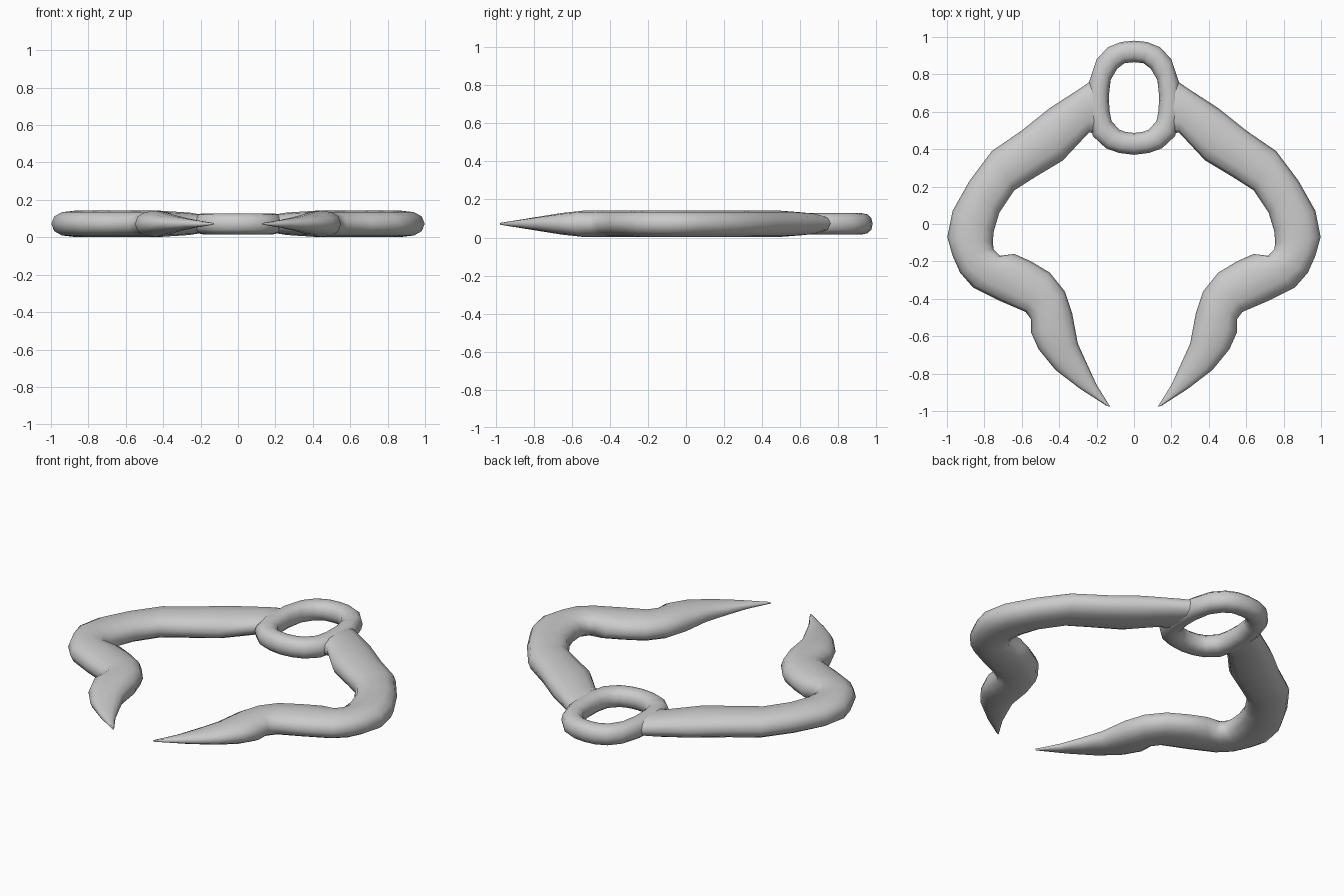
import bpy, bmesh, math
from mathutils import Vector

if "Cube" in bpy.data.objects:
    bpy.data.objects.remove(bpy.data.objects["Cube"])

SIDES = 12
MID_Z = 0.072


def unit_section(n):
    # slightly squared ellipse, -1..1 in both directions
    pts = []
    for i in range(n):
        a = 2 * math.pi * i / n
        c, s = math.cos(a), math.sin(a)
        pts.append((math.copysign(abs(c) ** 0.9, c), math.copysign(abs(s) ** 0.85, s)))
    return pts


def sweep(name, stations, closed):
    # each station: outer edge x, y, inner edge x, y, half height
    bm = bmesh.new()
    rings = []
    for ox, oy, ix, iy, h in stations:
        mid = Vector(((ox + ix) / 2, (oy + iy) / 2, MID_Z))
        side = Vector(((ox - ix) / 2, (oy - iy) / 2, 0))
        rings.append([bm.verts.new(mid + side * u + Vector((0, 0, h * v)))
                      for u, v in unit_section(SIDES)])
    count = len(rings)
    for k in range(count if closed else count - 1):
        a, b = rings[k], rings[(k + 1) % count]
        for i in range(SIDES):
            j = (i + 1) % SIDES
            bm.faces.new((a[i], a[j], b[j], b[i]))
    if not closed:
        bm.faces.new(rings[0])
        bm.faces.new(rings[-1])
    bmesh.ops.recalc_face_normals(bm, faces=bm.faces)
    mesh = bpy.data.meshes.new(name)
    bm.to_mesh(mesh)
    bm.free()
    obj = bpy.data.objects.new(name, mesh)
    bpy.context.collection.objects.link(obj)
    bpy.context.view_layer.objects.active = obj
    obj.select_set(True)
    bpy.ops.object.shade_smooth_by_angle(angle=math.radians(60))
    obj.select_set(False)
    return obj


# oval hanging loop: right half, then mirrored back round the left
half = [
    (0.00, 0.98, 0.00, 0.865), (0.07, 0.973, 0.05, 0.86), (0.14, 0.945, 0.09, 0.83),
    (0.20, 0.88, 0.125, 0.77), (0.24, 0.76, 0.135, 0.68), (0.25, 0.60, 0.13, 0.60),
    (0.22, 0.47, 0.12, 0.55), (0.15, 0.405, 0.08, 0.505), (0.08, 0.38, 0.045, 0.492),
    (0.00, 0.37, 0.00, 0.487)]
loop = half + [(-a, b, -c, d) for a, b, c, d in half[-2:0:-1]]
sweep("oval_loop", [(*p, 0.056) for p in loop], True)

# curved arm ending in a point, mirrored to the other side
edges = [
    (0.21, 0.78, 0.19, 0.48), (0.28, 0.73, 0.24, 0.49), (0.45, 0.62, 0.38, 0.34),
    (0.60, 0.50, 0.53, 0.25), (0.76, 0.39, 0.64, 0.18), (0.88, 0.23, 0.72, 0.06),
    (0.97, 0.07, 0.75, -0.04), (0.998, -0.07, 0.755, -0.10), (0.97, -0.17, 0.75, -0.135),
    (0.93, -0.26, 0.715, -0.17), (0.86, -0.34, 0.64, -0.16), (0.72, -0.41, 0.55, -0.20),
    (0.58, -0.47, 0.45, -0.26), (0.55, -0.51, 0.37, -0.36), (0.55, -0.58, 0.33, -0.48),
    (0.51, -0.67, 0.30, -0.64), (0.42, -0.78, 0.25, -0.75), (0.29, -0.88, 0.20, -0.86),
    (0.145, -0.973, 0.128, -0.976)]
stations = []
for k, (ox, oy, ix, iy) in enumerate(edges):
    y = (oy + iy) / 2
    h = 0.07
    if k < 2:
        h = (0.05, 0.06)[k]
    elif y < -0.57:
        h = 0.005 + 0.065 * (y + 0.975) / 0.405
    stations.append((ox, oy, ix, iy, max(h, 0.005)))
arm = sweep("pointed_arm", stations, False)
mirror = arm.modifiers.new("other_side", 'MIRROR')
mirror.use_mirror_merge = False
